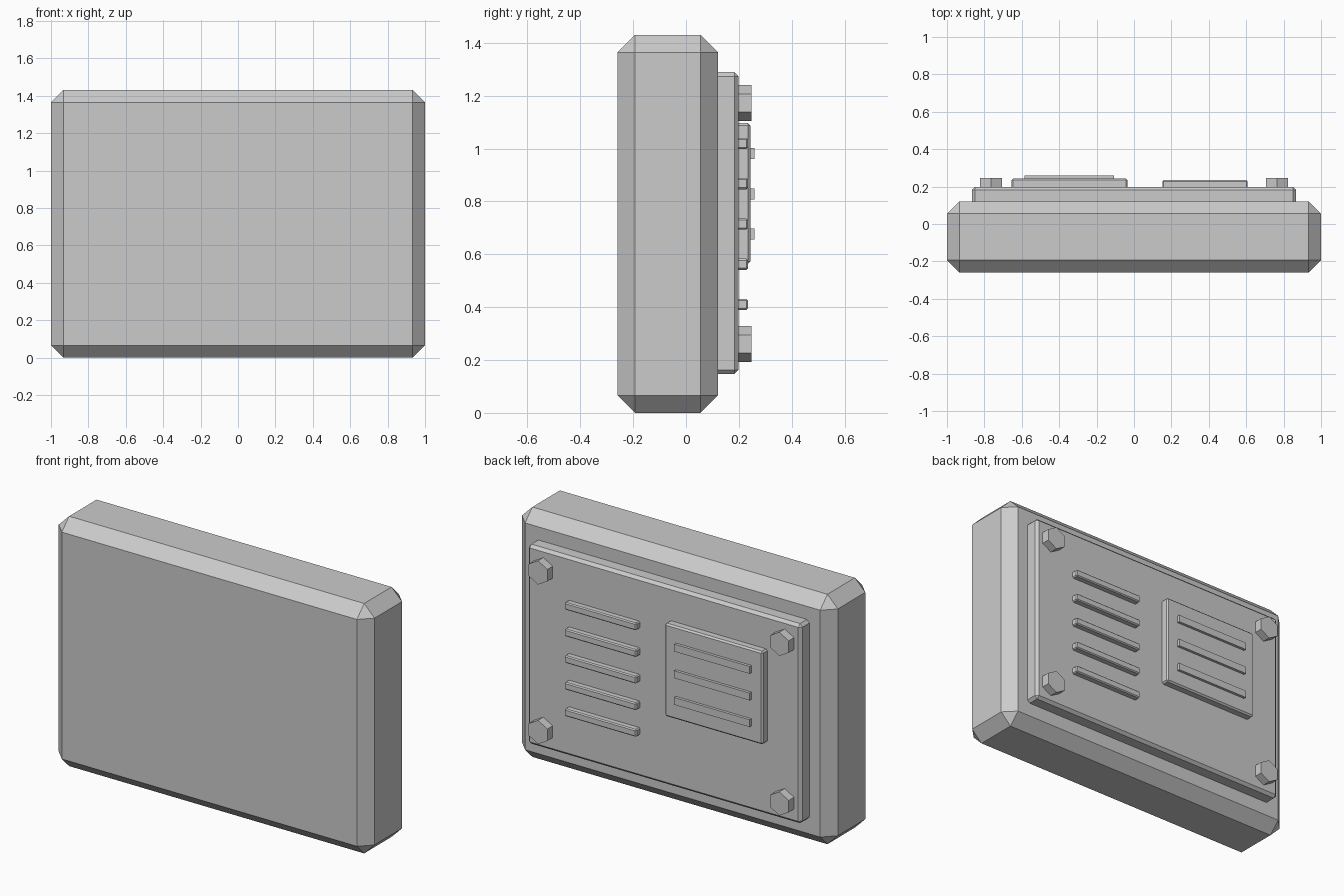
import bpy
import bmesh
from math import pi
from mathutils import Matrix

if "Cube" in bpy.data.objects:
    bpy.data.objects.remove(bpy.data.objects["Cube"])


def finish(bm, name, bevel):
    # chamfer every edge, then store as a flat-shaded object
    if bevel:
        bmesh.ops.bevel(bm, geom=bm.edges[:], offset=bevel, segments=1,
                        affect='EDGES', profile=0.5)
    bmesh.ops.recalc_face_normals(bm, faces=bm.faces[:])
    mesh = bpy.data.meshes.new(name)
    bm.to_mesh(mesh)
    bm.free()
    obj = bpy.data.objects.new(name, mesh)
    bpy.context.collection.objects.link(obj)
    return obj


def box(name, x, y, z, bevel=0.0):
    # box from (min, max) ranges
    bm = bmesh.new()
    spans = (x, y, z)
    size = Matrix.Diagonal([b - a for a, b in spans] + [1])
    centre = Matrix.Translation([(a + b) / 2 for a, b in spans])
    bmesh.ops.create_cube(bm, size=1, matrix=centre @ size)
    return finish(bm, name, bevel)


def hex_bolt(name, x, z):
    # hexagonal head pointing up, axis along y
    bm = bmesh.new()
    y0, y1 = 0.195, 0.247
    m = (Matrix.Translation((x, (y0 + y1) / 2, z))
         @ Matrix.Rotation(pi / 2, 4, 'X'))
    bmesh.ops.create_cone(bm, cap_ends=True, segments=6, radius1=0.068,
                          radius2=0.068, depth=y1 - y0, matrix=m)
    obj = finish(bm, name, 0)
    # make sure a corner, not a flat, points upwards
    if max(v.co.x for v in obj.data.vertices) - x > 0.063:
        t = Matrix.Translation((x, 0, z))
        obj.data.transform(t @ Matrix.Rotation(pi / 6, 4, 'Y') @ t.inverted())
    return obj


# main housing and rear cover
box("housing", (-1, 1), (-0.259, 0.121), (0, 1.43), 0.066)
box("rear_plate", (-0.866, 0.866), (0.08, 0.199), (0.147, 1.289), 0.016)

# vent ribs
for i in range(5):
    z = 0.41 + i * 0.1523
    box(f"vent_rib_{i + 1}", (0.152, 0.607), (0.193, 0.234),
        (z - 0.021, z + 0.021), 0.006)

# raised panel with three strips
box("raised_panel", (-0.655, -0.035), (0.19, 0.244), (0.564, 1.096), 0.009)
for i in range(3):
    z = 0.676 + i * 0.1525
    box(f"panel_strip_{i + 1}", (-0.585, -0.107), (0.238, 0.26),
        (z - 0.021, z + 0.021))

# corner bolts
for sx, side in ((-1, "left"), (1, "right")):
    for z, level in ((0.26, "lower"), (1.173, "upper")):
        hex_bolt(f"bolt_{level}_{side}", sx * 0.764, z)
